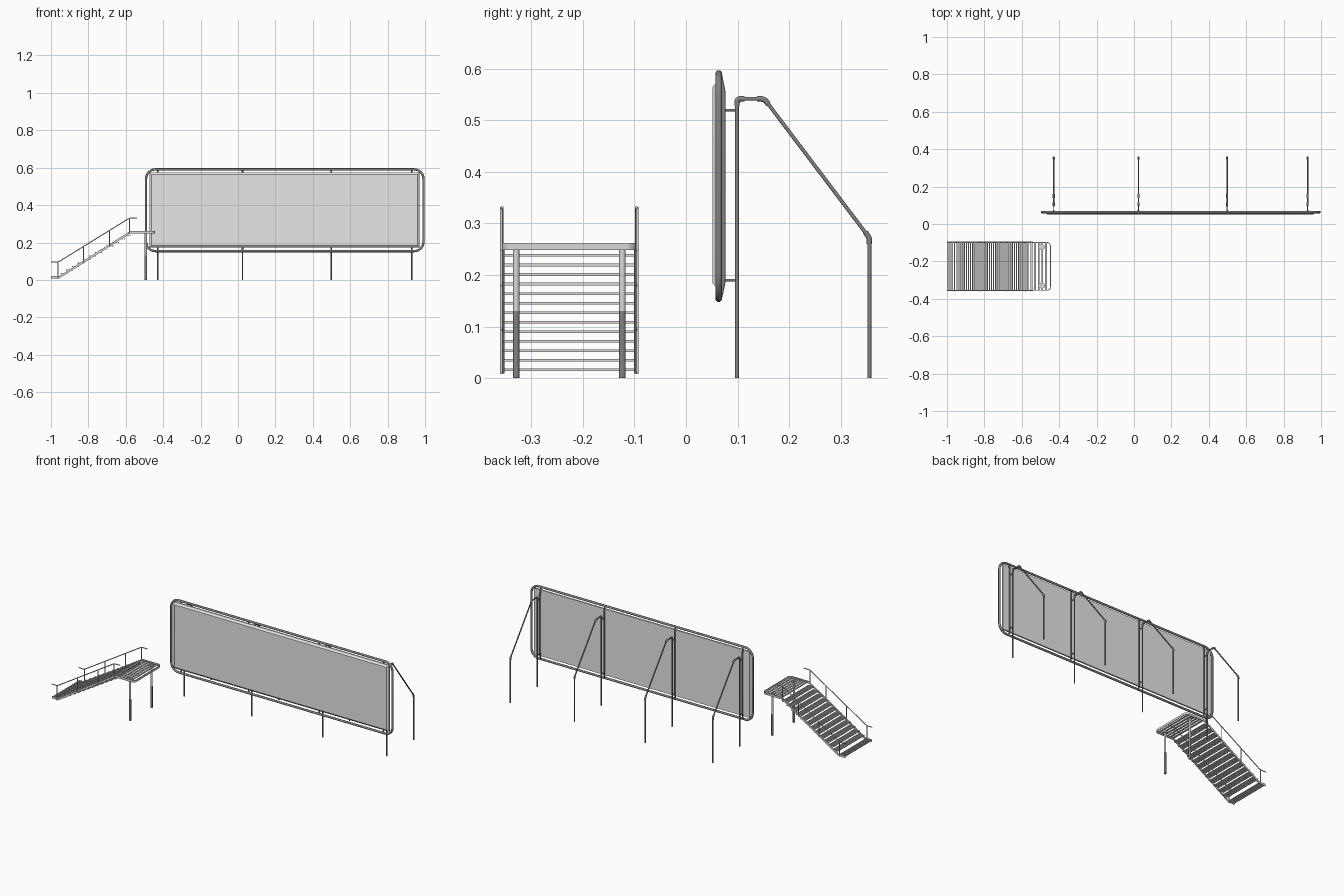
import bpy, bmesh, math
from mathutils import Vector as V

if "Cube" in bpy.data.objects:
    bpy.data.objects.remove(bpy.data.objects["Cube"])


def material(name, g):
    m = bpy.data.materials.new(name)
    m.diffuse_color = (g, g, g, 1)
    return m


STEEL = material("dark steel", 0.23)
PANEL = material("light grey panel", 0.6)
PANEL.diffuse_color = (0.8, 0.8, 0.8, 1)
PALE = material("pale metal", 0.7)


def add_mesh(name, me, mat, smooth=False):
    me.materials.clear()
    me.materials.append(mat)
    if smooth:
        me.shade_smooth()
        me.set_sharp_from_angle(angle=math.radians(40))
    ob = bpy.data.objects.new(name, me)
    bpy.context.collection.objects.link(ob)
    return ob


def from_bmesh(name, bm, mat, smooth=False):
    bmesh.ops.recalc_face_normals(bm, faces=bm.faces[:])
    me = bpy.data.meshes.new(name)
    bm.to_mesh(me)
    bm.free()
    return add_mesh(name, me, mat, smooth)


def rounded(points, r, closed=False, steps=6):
    """Polyline with its corners rounded off."""
    pts = [V(p) for p in points]
    n, out = len(pts), []
    for i, p in enumerate(pts):
        if not closed and i in (0, n - 1):
            out.append(p)
            continue
        u, w = pts[i - 1] - p, pts[(i + 1) % n] - p
        d = min(r, u.length * 0.45, w.length * 0.45)
        a, b = p + u.normalized() * d, p + w.normalized() * d
        c1, c2 = a.lerp(p, 0.55), b.lerp(p, 0.55)
        for k in range(steps + 1):
            t = k / steps
            s = 1 - t
            out.append(a * s**3 + c1 * 3 * s * s * t + c2 * 3 * s * t * t + b * t**3)
    return out


def tube(name, pts, radius, mat=STEEL, closed=False):
    cu = bpy.data.curves.new(name, 'CURVE')
    cu.dimensions = '3D'
    cu.bevel_depth = radius
    cu.bevel_resolution = 3
    cu.use_fill_caps = True
    sp = cu.splines.new('POLY')
    sp.points.add(len(pts) - 1)
    for q, p in zip(sp.points, pts):
        q.co = (*p, 1)
    sp.use_cyclic_u = closed
    tmp = bpy.data.objects.new(name + "_path", cu)
    bpy.context.collection.objects.link(tmp)
    dg = bpy.context.evaluated_depsgraph_get()
    me = bpy.data.meshes.new_from_object(tmp.evaluated_get(dg))
    bpy.data.objects.remove(tmp)
    return add_mesh(name, me, mat, True)


def boxes(name, items, mat=PALE):
    """Several boxes (centre, size) in one object."""
    bm = bmesh.new()
    for c, s in items:
        vs = bmesh.ops.create_cube(bm, size=1)["verts"]
        bmesh.ops.scale(bm, vec=s, verts=vs)
        bmesh.ops.translate(bm, vec=c, verts=vs)
    return from_bmesh(name, bm, mat)


def strip(name, pts, h, t, mat=PALE):
    """Upright flat bar swept along a path."""
    bm = bmesh.new()
    rings = []
    for i, p in enumerate(pts):
        d = pts[min(i + 1, len(pts) - 1)] - pts[max(i - 1, 0)]
        n = V((-d.y, d.x, 0)).normalized() * t / 2
        z = V((0, 0, h / 2))
        rings.append([bm.verts.new(p + o) for o in (n + z, n - z, -n - z, z - n)])
    for a, b in zip(rings, rings[1:]):
        for k in range(4):
            bm.faces.new((a[k], a[(k + 1) % 4], b[(k + 1) % 4], b[k]))
    bm.faces.new(rings[0])
    bm.faces.new(rings[-1])
    return from_bmesh(name, bm, mat)


# --- board panel: slab with bevelled front border
bm = bmesh.new()
rings = []
for y, inset in ((0.069, 0.0), (0.060, 0.0), (0.051, 0.011)):
    x0, x1, z0, z1 = -0.474 + inset, 0.970 - inset, 0.174 + inset, 0.575 - inset
    rings.append([bm.verts.new(c) for c in
                  ((x0, y, z0), (x1, y, z0), (x1, y, z1), (x0, y, z1))])
for a, b in zip(rings, rings[1:]):
    for k in range(4):
        bm.faces.new((a[k], a[(k + 1) % 4], b[(k + 1) % 4], b[k]))
bm.faces.new(rings[0])
bm.faces.new(rings[-1])
from_bmesh("board_panel", bm, PANEL)

# --- rounded tube frame around the panel
fx0, fx1, fz0, fz1 = -0.492, 0.992, 0.154, 0.591
tube("board_frame", rounded([(fx0, 0.0635, fz0), (fx1, 0.0635, fz0), (fx1, 0.0635, fz1),
                             (fx0, 0.0635, fz1)], 0.05, True), 0.0065, closed=True)

# --- board supports: bent pole, elbow sleeves, back bracket and connectors
for i, x in enumerate((-0.429, 0.024, 0.498, 0.928), 1):
    pole = [(x, 0.099, 0), (x, 0.099, 0.542), (x, 0.152, 0.542),
            (x, 0.356, 0.272), (x, 0.356, 0)]
    tube(f"support_pole_{i}", rounded(pole, 0.014), 0.0038)
    tube(f"top_elbow_{i}", rounded([(x, 0.099, 0.528), (x, 0.099, 0.542), (x, 0.114, 0.542)],
                                   0.012), 0.0055)
    tube(f"upper_elbow_{i}", rounded([(x, 0.138, 0.542), (x, 0.152, 0.542),
                                      (x, 0.160, 0.531)], 0.012), 0.0055)
    tube(f"rear_elbow_{i}", rounded([(x, 0.348, 0.283), (x, 0.356, 0.272),
                                     (x, 0.356, 0.260)], 0.012), 0.0055)
    tube(f"back_bracket_{i}", rounded([(x, 0.066, 0.156), (x, 0.073, 0.186),
                                       (x, 0.073, 0.556), (x, 0.066, 0.588)], 0.01), 0.0042)
    for z in (0.19, 0.52):
        tube(f"connector_{i}", [V((x, 0.072, z)), V((x, 0.098, z))], 0.0025)

# --- stair side bars: one bent bar running round the platform
YC, W = -0.2265, 0.128
side = [(-0.999, 0.015), (-0.955, 0.015), (-0.575, 0.2555), (-0.447, 0.2555)]
left = [V((x, YC - W, z)) for x, z in side]
right = [V((x, YC + W, z)) for x, z in reversed(side)]
ends = rounded([left[2], left[3], right[0], right[1]], 0.018)
strip("stair_side_bar", left[:2] + ends + right[2:], 0.013, 0.004)


# --- slats of the foot, the treads and the platform
def slat(x, z, w=0.008):
    return ((x, YC, z), (w, 2 * W - 0.002, 0.005))


boxes("foot_slats", [slat(-0.995 + 0.0115 * k, 0.016, 0.006) for k in range(4)])
treads = []
for i in range(1, 13):
    x, z = -0.962 + 0.0308 * i, 0.016 + 0.0185 * i
    treads += [slat(x + d * 0.0103, z, 0.006) for d in (-1.5, -0.5, 0.5, 1.5)]
boxes("stair_treads", treads)
boxes("platform_slats", [slat(-0.568 + 0.0195 * k, 0.258, 0.009) for k in range(6)])

# --- handrails with their uprights
for s, word in ((-1, "left"), (1, "right")):
    y = YC + s * 0.130
    tube(f"{word}_handrail", rounded([(-0.999, y, 0.095), (-0.962, y, 0.095),
                                      (-0.580, y, 0.331), (-0.541, y, 0.331)], 0.012),
         0.0027, PALE)
    for x in (-0.962, -0.825, -0.688, -0.580):
        z = 0.016 + (x + 0.955) * 0.626
        yu = y + s * 0.002
        tube(f"{word}_upright", [V((x, yu, max(z - 0.004, 0.008))), V((x, yu, z + 0.081))],
             0.0025, PALE)

# --- platform legs: dark lower tube, pale upper sleeve, mounting plate
for s, word in ((-1, "left"), (1, "right")):
    x, y = -0.493, YC + s * 0.103
    tube(f"{word}_platform_leg", [V((x, y, 0.0)), V((x, y, 0.13))], 0.0068)
    tube(f"{word}_leg_sleeve", [V((x, y, 0.13)), V((x, y, 0.25))], 0.0064, PALE)
    tube(f"{word}_leg_plate", [V((x, y, 0.25)), V((x, y, 0.255))], 0.016, PALE)

for m in bpy.data.materials:
    if m.users and not m.is_grease_pencil:
        m.use_nodes = True
        m.node_tree.nodes["Principled BSDF"].inputs["Base Color"].default_value = m.diffuse_color
